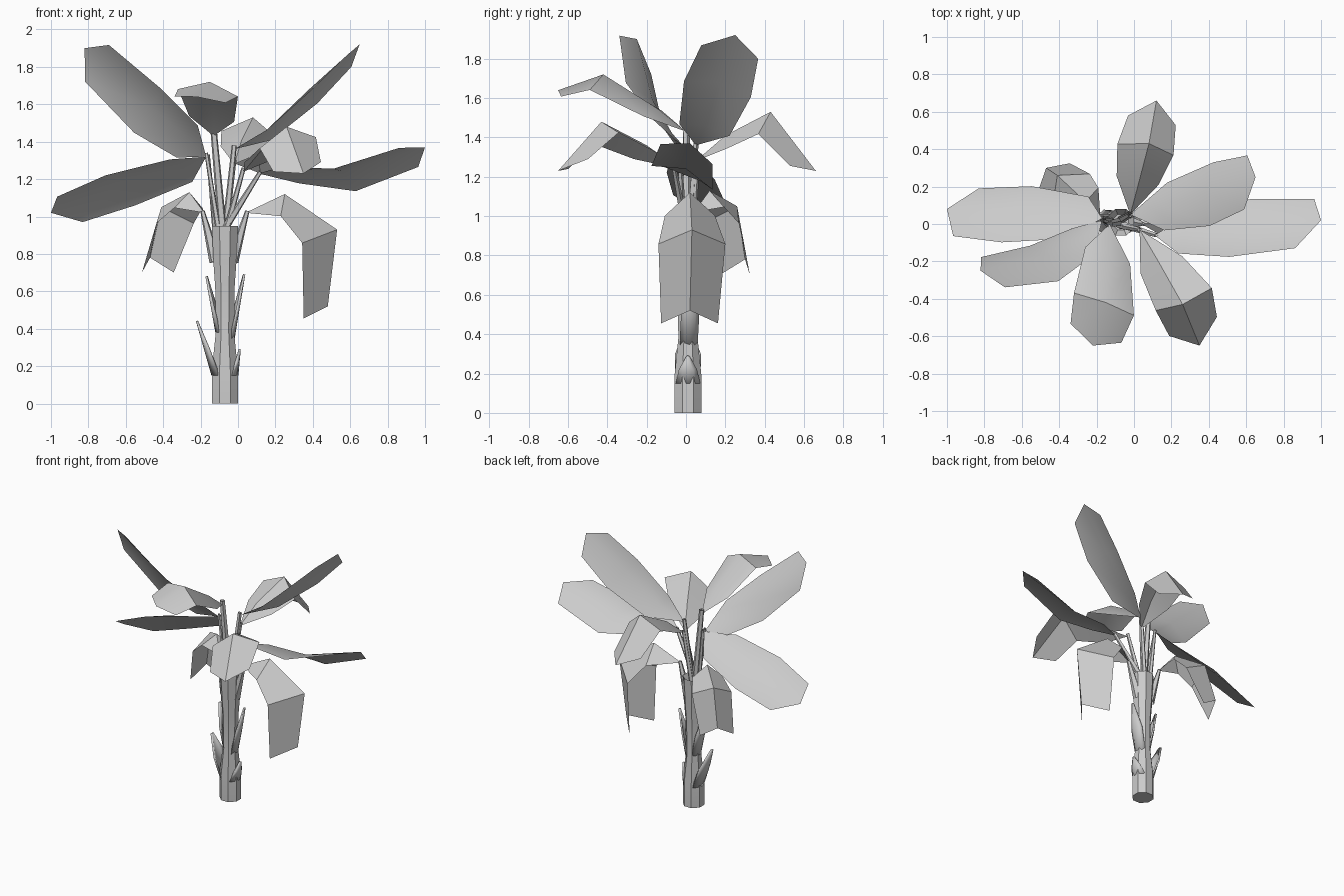
import bpy, bmesh
from math import sin, cos, pi, radians
from mathutils import Vector as V

if "Cube" in bpy.data.objects:
    bpy.data.objects.remove(bpy.data.objects["Cube"])

CX, CY = -0.07, 0.01          # trunk axis


def finish(name, bm, recalc=False):
    if recalc:
        bmesh.ops.recalc_face_normals(bm, faces=bm.faces)
    me = bpy.data.meshes.new(name)
    bm.to_mesh(me)
    bm.free()
    ob = bpy.data.objects.new(name, me)
    bpy.context.collection.objects.link(ob)
    bpy.ops.object.select_all(action='DESELECT')
    ob.select_set(True)
    bpy.context.view_layer.objects.active = ob
    bpy.ops.object.shade_smooth_by_angle(angle=radians(35))
    return ob


def skin(bm, rings, closed=True):
    # bridge consecutive rings of points with quads
    vs = [[bm.verts.new(p) for p in r] for r in rings]
    n = len(vs[0])
    for a, b in zip(vs, vs[1:]):
        for i in range(n if closed else n - 1):
            j = (i + 1) % n
            bm.faces.new((a[i], a[j], b[j], b[i]))
    return vs


# Trunk: narrow waist, flared crown with a shallow pit
def trunk():
    bm = bmesh.new()
    prof = [(0, .075), (.18, .075), (.38, .053), (.62, .056), (.75, .066),
            (.95, .076), (.90, .045)]
    rings = [[(CX + r * cos(k * pi / 4 + pi / 8), CY + r * sin(k * pi / 4 + pi / 8), z)
              for k in range(8)] for z, r in prof]
    vs = skin(bm, rings)
    bm.faces.new(vs[0][::-1])
    bm.faces.new(vs[-1])
    finish("trunk", bm, True)


# Old leaf sheath: pointed collar plate hugging the trunk and leaning outwards
def sheath(name, deg, z0, z1, r0, r1, spread=60):
    bm = bmesh.new()
    a = radians(deg)

    def row(z, r, sp):
        return [(CX + r * cos(a + radians(sp * k)), CY + r * sin(a + radians(sp * k)), z)
                for k in (-1, -.5, 0, .5, 1)]
    zm = z0 + (z1 - z0) * .5
    skin(bm, [row(z0, r0, spread), row(zm, (r0 + r1) / 2, spread * .6),
              row(z1, r1, 5)], False)
    ob = finish(name, bm)
    m = ob.modifiers.new("thickness", 'SOLIDIFY')
    m.thickness = .012


# Leaf stalk: tapered five-sided rod
def stalk(name, p, q, r0, r1):
    bm = bmesh.new()
    p, q = V(p), V(q)
    d = (q - p).normalized()
    u = d.cross(V((.3, 1, 0))).normalized()
    w = d.cross(u)
    skin(bm, [[c + u * r * cos(k * 2 * pi / 5) + w * r * sin(k * 2 * pi / 5)
               for k in range(5)] for c, r in ((p, r0), (q, r1))])
    finish(name, bm, True)


# Leaf blade: midrib path, half-width vector to the left, folded along the rib
def leaf(name, rib, side, fold=.05, pull=.1):
    bm = bmesh.new()
    rib = [V(p) for p in rib]
    side = V(side)
    base = bm.verts.new(rib[0])
    rows = []
    for i, (w, depth) in enumerate(((.75, .6), (1, 1), (.85, .6)), 1):
        f = (rib[min(i + 1, 3)] - rib[i - 1]).normalized()
        n = f.cross(side).normalized()
        edge = rib[i] - n * fold * depth
        if i == 3:
            edge -= f * pull
        rows.append([bm.verts.new(c) for c in
                     (edge + side * w, rib[i], edge - side * w)])
    for k in (0, 1):
        bm.faces.new((base, rows[0][k + 1], rows[0][k]))
        for a, b in zip(rows, rows[1:]):
            bm.faces.new((a[k], a[k + 1], b[k + 1], b[k]))
    finish(name, bm)


trunk()
sheath("sheath_low_left", 180, .15, .44, .072, .155)
sheath("sheath_low_right", 0, .15, .29, .072, .085)
sheath("sheath_mid_right", 10, .34, .69, .052, .11)
sheath("sheath_mid_left", 170, .38, .68, .052, .105)

# name, midrib points, left half-width vector, fold depth, tip pull-back
leaf("leaf_left", [(-.17, .03, 1.32), (-.31, .05, 1.27), (-.64, .08, 1.18), (-1, .08, 1.02)],
     (-.08, -.15, .08))
leaf("leaf_upper_left", [(-.17, .02, 1.32), (-.27, -.07, 1.42), (-.47, -.17, 1.59), (-.82, -.25, 1.9)],
     (.075, -.095, .115))
leaf("leaf_upper_right", [(-.02, .05, 1.36), (.15, .1, 1.46), (.38, .17, 1.68), (.65, .25, 1.92)],
     (.01, .17, -.04))
leaf("leaf_right", [(.11, -.06, 1.23), (.28, -.03, 1.25), (.56, 0, 1.24), (1, .02, 1.37)],
     (.06, .155, -.06))
leaf("leaf_front", [(-.13, 0, 1.43), (-.13, -.15, 1.55), (-.15, -.42, 1.72), (-.22, -.65, 1.64)],
     (.16, -.06, -.02), .06, .06)
leaf("leaf_front_right", [(.03, -.03, 1.24), (.13, -.2, 1.36), (.26, -.43, 1.48), (.35, -.65, 1.23)],
     (.15, .06, .03), .09)
leaf("leaf_back", [(-.02, .05, 1.28), (.02, .2, 1.41), (.08, .43, 1.53), (.12, .66, 1.23)],
     (-.15, .03, .02), .1)
leaf("leaf_drooping_right", [(.04, 0, 1.02), (.25, .02, 1.12), (.53, .03, .93), (.48, .02, .52)],
     (0, .17, 0), .2, -.08)
leaf("leaf_drooping_left", [(-.18, .04, 1.02), (-.26, .12, 1.13), (-.41, .26, 1.05), (-.47, .3, .78)],
     (-.1, -.09, 0), .14, -.06)

# Stalks fan out of the crown
for name, p, q, r0, r1 in (
        ("stalk_left", (-.12, .02, .9), (-.16, .03, 1.33), .016, .010),
        ("stalk_upper_left", (-.10, .0, .9), (-.17, .02, 1.34), .016, .010),
        ("stalk_front", (-.08, .01, .9), (-.13, 0, 1.46), .024, .018),
        ("stalk_upper_right", (-.07, .02, .9), (-.02, .05, 1.38), .02, .014),
        ("stalk_right", (-.08, .0, .92), (.12, -.06, 1.24), .022, .012),
        ("stalk_front_right", (-.07, -.01, .9), (.03, -.03, 1.26), .018, .012),
        ("stalk_back", (-.07, .03, .9), (-.02, .06, 1.3), .018, .012),
        ("stalk_drooping_right", (-.03, .01, .76), (.05, 0, 1.03), .035, .012),
        ("stalk_drooping_left", (-.12, .02, .76), (-.19, .04, 1.03), .035, .012)):
    stalk(name, p, q, r0, r1)
